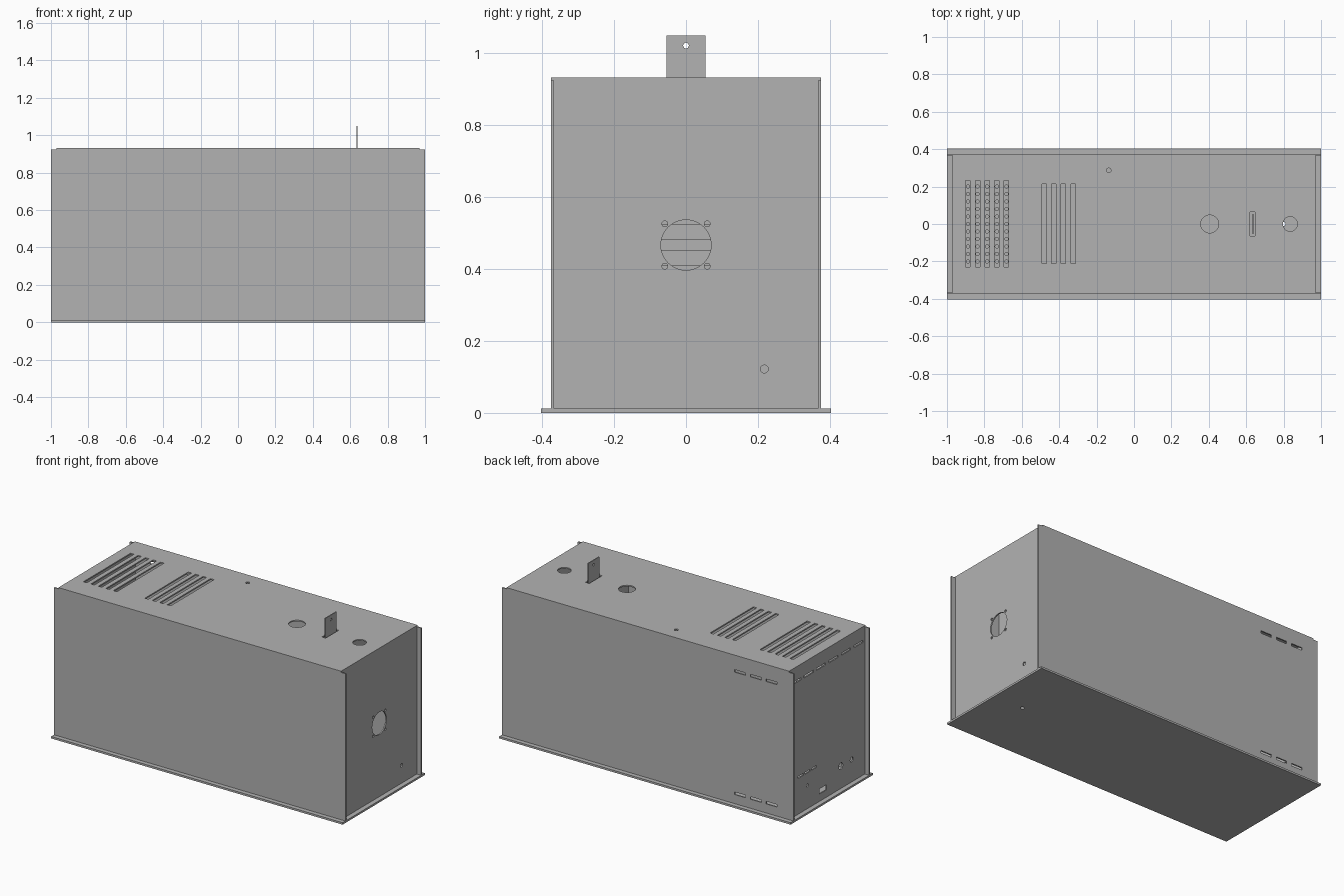
import bpy
import math
from mathutils import Matrix

cube = bpy.data.objects.get("Cube")
if cube:
    bpy.data.objects.remove(cube, do_unlink=True)

# One painted-steel colour for everything
steel = bpy.data.materials.new("grey_steel")
steel.use_nodes = True
GREY = (0.448, 0.448, 0.448, 1)
steel.diffuse_color = GREY
for node in steel.node_tree.nodes:
    if node.type == 'BSDF_PRINCIPLED':
        node.inputs["Base Color"].default_value = GREY

SHEET = 0.008
BASE_TOP = 0.012
HEIGHT = 0.933
LID_LOW = HEIGHT - SHEET
END_X = 0.97
SIDE_Y = 0.375

# Sheet orientations: local x and y run along the two named world axes
AXES = {
    "xy": Matrix.Identity(4),
    "yz": Matrix(((0, 0, 1, 0), (1, 0, 0, 0), (0, 1, 0, 0), (0, 0, 0, 1))),
    "xz": Matrix(((1, 0, 0, 0), (0, 0, -1, 0), (0, 1, 0, 0), (0, 0, 0, 1))),
}


def rect(u, v, w, h):
    return [(u + a * w / 2, v + b * h / 2) for a, b in ((-1, -1), (1, -1), (1, 1), (-1, 1))]


def span(u0, u1, v0, v1):
    return rect((u0 + u1) / 2, (v0 + v1) / 2, u1 - u0, v1 - v0)


def disc(u, v, r, n=32):
    return [(u + r * math.cos(math.tau * i / n), v + r * math.sin(math.tau * i / n))
            for i in range(n)]


def sheet(name, plane, place, outline, holes=(), thick=SHEET):
    """Flat sheet centred on `place`, with cut-outs, as a mesh."""
    curve = bpy.data.curves.new(name + "_profile", 'CURVE')
    curve.dimensions = '2D'
    curve.fill_mode = 'BOTH'
    curve.extrude = thick / 2
    for loop in [outline, *holes]:
        spline = curve.splines.new('POLY')
        spline.points.add(len(loop) - 1)
        for point, (u, v) in zip(spline.points, loop):
            point.co = (u, v, 0, 1)
        spline.use_cyclic_u = True
    temp = bpy.data.objects.new(name + "_profile", curve)
    bpy.context.collection.objects.link(temp)
    bpy.context.view_layer.update()
    graph = bpy.context.evaluated_depsgraph_get()
    mesh = bpy.data.meshes.new_from_object(temp.evaluated_get(graph))
    bpy.data.objects.remove(temp, do_unlink=True)
    mesh.name = name
    mesh.transform(Matrix.Translation(place) @ AXES[plane])
    mesh.materials.clear()
    mesh.materials.append(steel)
    for poly in mesh.polygons:
        poly.use_smooth = False
        poly.material_index = 0
    obj = bpy.data.objects.new(name, mesh)
    bpy.context.collection.objects.link(obj)
    return obj


# Base plate with a drain hole
sheet("base_plate", "xy", (0, 0, BASE_TOP / 2), rect(0, 0, 2, 0.806),
      [disc(0.8, 0, 0.011)], BASE_TOP)

# Lid: two groups of vents, two flue holes, a gate slot and a cable hole
vent_x = [-0.888 + 0.0515 * i for i in range(5)]
lid_holes = [rect(x, 0.001, 0.024, 0.463) for x in vent_x]
lid_holes += [rect(-0.479 + 0.051 * i, 0.001, 0.024, 0.425) for i in range(4)]
lid_holes += [disc(0.405, 0, 0.048), disc(0.835, 0, 0.039), disc(-0.135, 0.287, 0.012),
              rect(0.633, 0, 0.026, 0.126)]
sheet("lid", "xy", (0, 0, HEIGHT - SHEET / 2),
      rect(0, 0, 2 * END_X, 2 * SIDE_Y), lid_holes)

# Long side walls; only the back one is slotted
wall = span(-1, 1, BASE_TOP, LID_LOW)
back_slots = [rect(-0.85 + 0.108 * i, z, 0.075, 0.016) for i in range(3) for z in (0.076, 0.835)]
sheet("front_wall", "xz", (0, -SIDE_Y + SHEET / 2, 0), wall)
sheet("back_wall", "xz", (0, SIDE_Y - SHEET / 2, 0), wall, back_slots)

# End walls, set in from the ends of the long walls
INNER_Y = SIDE_Y - SHEET
end = span(-INNER_Y, INNER_Y, BASE_TOP, LID_LOW)
FAN_Z = 0.467
fan_holes = [disc(0, FAN_Z, 0.07, 48), disc(0.218, 0.122, 0.011)]
fan_holes += [disc(a * 0.059, FAN_Z + b * 0.059, 0.008, 16) for a in (-1, 1) for b in (-1, 1)]
sheet("fan_end_wall", "yz", (END_X - SHEET / 2, 0, 0), end, fan_holes)

port_holes = [rect(-0.305 + 0.122 * i, 0.842, 0.09, 0.014) for i in range(6)]
port_holes += [rect(0.13 + 0.065 * i, 0.24, 0.052, 0.012) for i in range(3)]
port_holes += [disc(0.195, 0.157, 0.01), rect(0.042, 0.073, 0.07, 0.032),
               disc(-0.132, 0.151, 0.02), disc(-0.239, 0.151, 0.015)]
sheet("port_end_wall", "yz", (-END_X + SHEET / 2, 0, 0), end, port_holes)

# Inner partition with two air slots
sheet("inner_partition", "yz", (0.655, 0, 0), end,
      [rect(0, FAN_Z + s * 0.037, 0.4, 0.041) for s in (-1, 1)])

# Perforated tray under the first group of vents
tray_holes = [disc(x, -0.2 + 0.04 * j, 0.009, 12) for x in vent_x for j in range(11)]
sheet("perforated_tray", "xy", (0, 0, 0.6),
      span(-END_X + SHEET, -0.6, -INNER_Y, INNER_Y), tray_holes)

# Sliding gate whose pierced handle stands out of the lid
sheet("sliding_gate", "yz", (0.636, 0, 0), span(-0.054, 0.054, 0.55, 1.05),
      [disc(0, 1.022, 0.008, 16)], 0.006)
